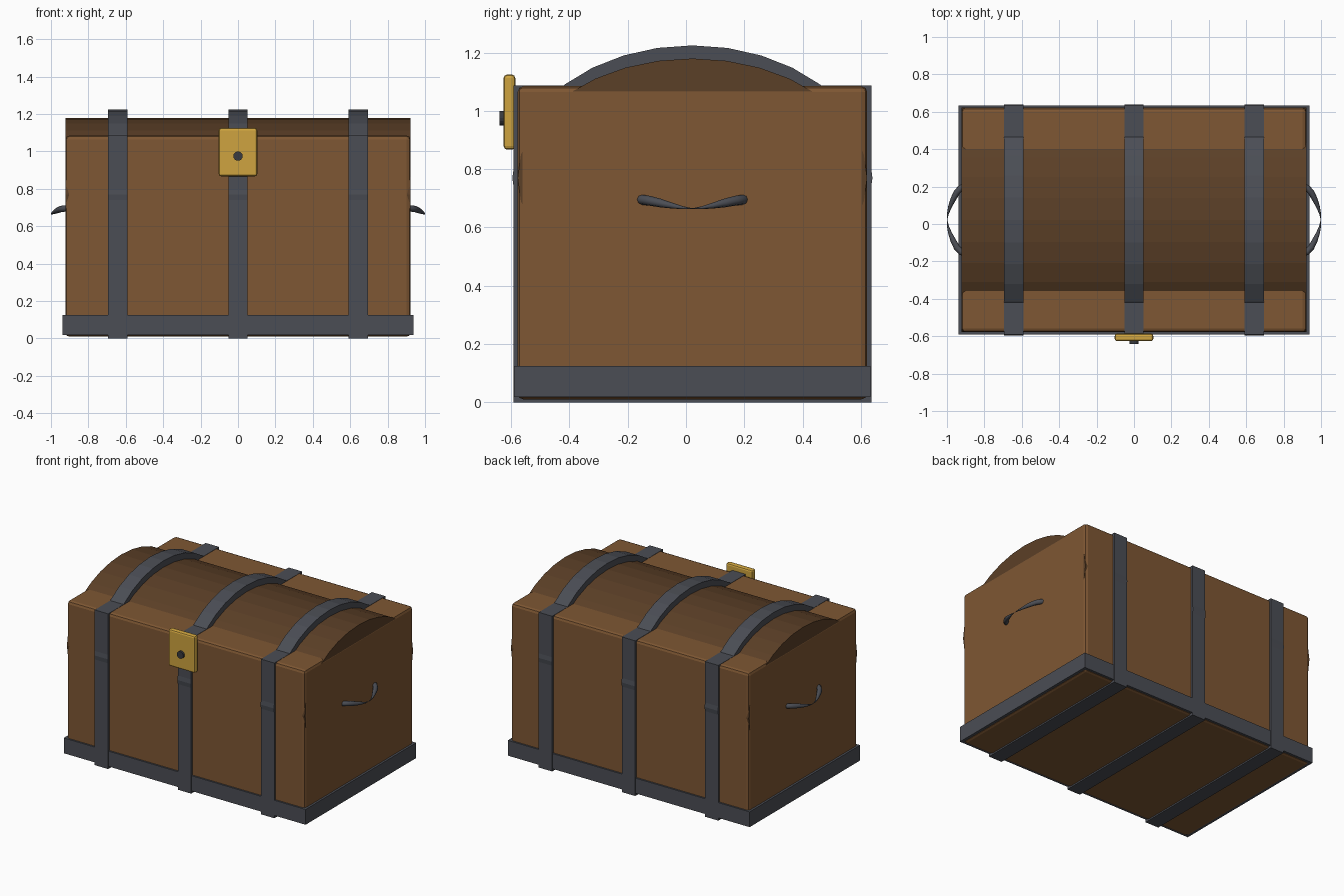
import bpy, bmesh, math

if "Cube" in bpy.data.objects:
    bpy.data.objects.remove(bpy.data.objects["Cube"])

CY = 0.022   # depth centre of the chest body


def material(name, rgb):
    m = bpy.data.materials.new(name)
    m.diffuse_color = (*rgb, 1)
    m.use_nodes = True
    m.node_tree.nodes["Principled BSDF"].inputs["Base Color"].default_value = m.diffuse_color
    return m


wood = material("wood", (0.21, 0.095, 0.033))
dark_wood = material("dark_wood", (0.105, 0.05, 0.02))
iron = material("iron", (0.07, 0.075, 0.09))
dark_iron = material("dark_iron", (0.04, 0.042, 0.05))
brass = material("brass", (0.62, 0.37, 0.05))


def add(name, bm, mat, bevel=0, segments=2):
    me = bpy.data.meshes.new(name)
    bm.to_mesh(me)
    bm.free()
    me.materials.append(mat)
    ob = bpy.data.objects.new(name, me)
    bpy.context.collection.objects.link(ob)
    if bevel:
        mod = ob.modifiers.new("bevel", 'BEVEL')
        mod.width, mod.segments = bevel, segments
    return ob


def box(name, lo, hi, mat, bevel=0):
    bm = bmesh.new()
    bmesh.ops.create_cube(bm, size=1)
    for v in bm.verts:
        v.co = [(a + b) / 2 + c * (b - a) for a, b, c in zip(lo, hi, v.co)]
    return add(name, bm, mat, bevel)


def barrel(name, x, width, ry, rz, z, mat):
    # elliptical cylinder along x
    n, bm, rings = 32, bmesh.new(), []
    for xx in (x - width / 2, x + width / 2):
        rings.append([bm.verts.new((xx, CY + ry * math.sin(2 * math.pi * i / n),
                                    z + rz * math.cos(2 * math.pi * i / n))) for i in range(n)])
    a, b = rings
    for i in range(n):
        j = (i + 1) % n
        bm.faces.new((a[i], a[j], b[j], b[i]))
    bm.faces.new(a)
    bm.faces.new(b)
    bmesh.ops.recalc_face_normals(bm, faces=bm.faces)
    return add(name, bm, mat)


# wooden body and rounded lid
box("body", (-0.922, CY - 0.6, 0.01), (0.922, CY + 0.6, 1.085), wood, 0.02)
barrel("lid", 0, 1.842, 0.6, 0.41, 0.77, dark_wood)

# base trim and iron straps
box("base_trim", (-0.937, CY - 0.612, 0.018), (0.937, CY + 0.612, 0.125), iron)
for i, x in enumerate((-0.644, 0, 0.644)):
    box(f"body_strap_{i}", (x - 0.052, CY - 0.614, 0), (x + 0.052, CY + 0.614, 1.087), iron)
    barrel(f"lid_strap_{i}", x, 0.104, 0.618, 0.455, 0.77, iron)

# lock plate and keyhole
box("lock_plate", (-0.103, -0.626, 0.867), (0.103, -0.586, 1.125), brass, 0.012)
bm = bmesh.new()
bmesh.ops.create_cone(bm, cap_ends=True, segments=16, radius1=0.025, radius2=0.025, depth=0.03)
for v in bm.verts:
    x, y, z = v.co
    v.co = (x, -0.626 + z, 0.975 + y)
bmesh.ops.recalc_face_normals(bm, faces=bm.faces)
add("keyhole", bm, dark_iron)

# side handles: arcs tapering to a pinch in the middle
half = [(0.905, 0.178, 0.697, 0.016), (0.925, 0.172, 0.695, 0.017), (0.947, 0.148, 0.692, 0.017),
        (0.967, 0.11, 0.684, 0.015), (0.984, 0.07, 0.675, 0.010), (0.995, 0.033, 0.668, 0.005)]
path = ([(x, -y, z, r) for x, y, z, r in half] + [(0.999, 0, 0.665, 0.001)] + half[::-1])
for name, s in (("left_handle", -1), ("right_handle", 1)):
    cu = bpy.data.curves.new(name, 'CURVE')
    cu.dimensions = '3D'
    cu.bevel_depth, cu.bevel_resolution, cu.use_fill_caps = 1, 2, True
    sp = cu.splines.new('POLY')
    sp.points.add(len(path) - 1)
    for p, (x, y, z, r) in zip(sp.points, path):
        p.co = (s * x, CY + y, z, 1)
        p.radius = r
    cu.materials.append(iron)
    bpy.context.collection.objects.link(bpy.data.objects.new(name, cu))
